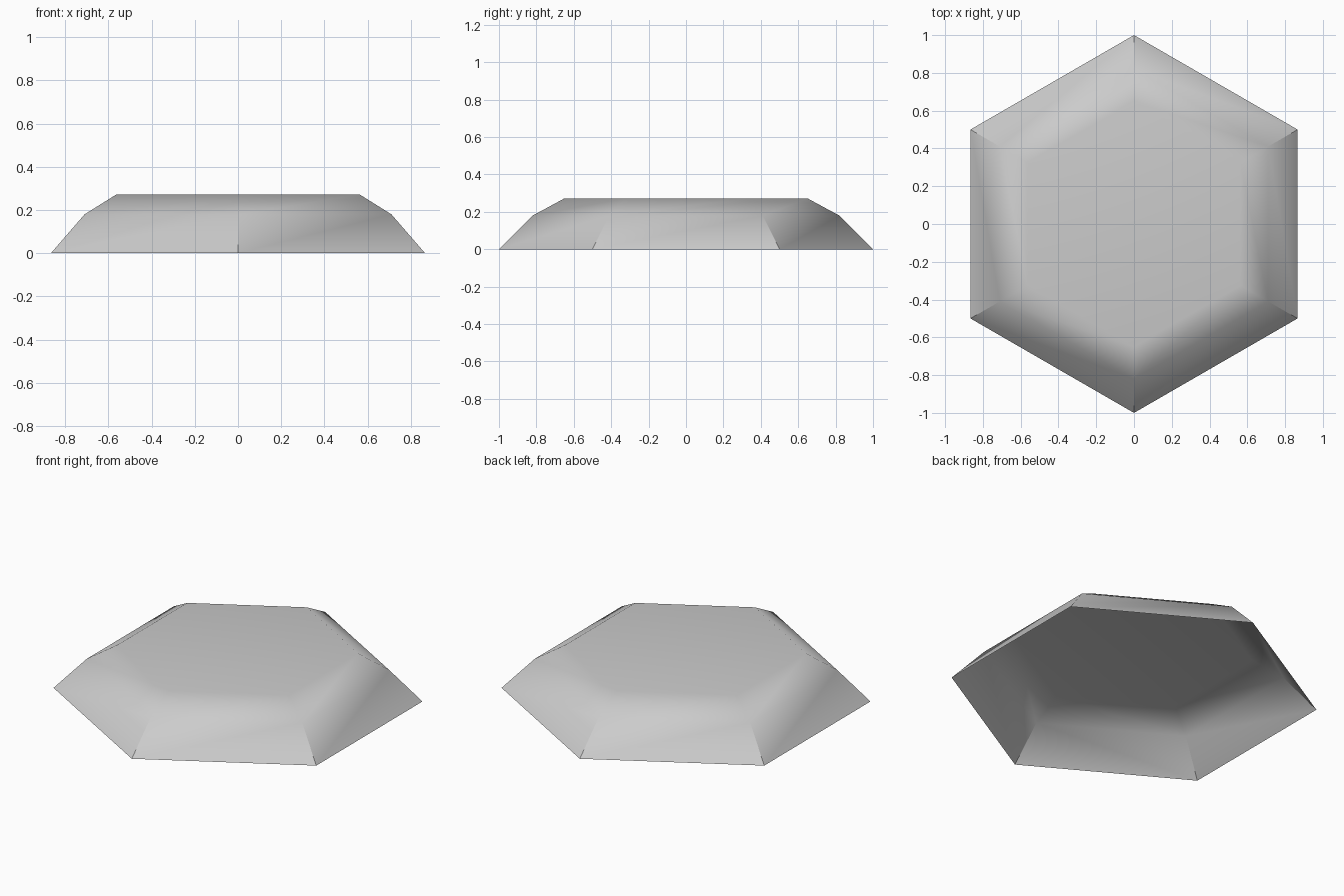
import bpy, bmesh
from math import radians, sin, cos, pi

if "Cube" in bpy.data.objects:
    bpy.data.objects.remove(bpy.data.objects["Cube"], do_unlink=True)

# Plain grey material
grey = bpy.data.materials.new("light_grey")
grey.use_nodes = True
colour = (0.6, 0.6, 0.6, 1)
grey.diffuse_color = colour
grey.node_tree.nodes["Principled BSDF"].inputs["Base Color"].default_value = colour

# Open-bottomed hexagonal shell: rim, shoulder, plateau as (radius, height)
profile = [(1.0, 0.0), (0.82, 0.18), (0.65, 0.272)]
SIDES = 6
bm = bmesh.new()
rings = []
for radius, height in profile:
    angles = [pi / 2 + 2 * pi * i / SIDES for i in range(SIDES)]
    rings.append([bm.verts.new((radius * cos(a), radius * sin(a), height)) for a in angles])

# Sloping walls
for low, high in zip(rings, rings[1:]):
    for i in range(SIDES):
        j = (i + 1) % SIDES
        bm.faces.new((low[i], low[j], high[j], high[i]))

# Flat plateau
bm.faces.new(rings[-1])

mesh = bpy.data.meshes.new("hexagonal_cap")
bm.to_mesh(mesh)
bm.free()
cap = bpy.data.objects.new("hexagonal_cap", mesh)
bpy.context.collection.objects.link(cap)
mesh.materials.append(grey)

# Smooth shoulders, crisp lower corners
bpy.context.view_layer.objects.active = cap
cap.select_set(True)
bpy.ops.object.shade_smooth_by_angle(angle=radians(38))
weighted = cap.modifiers.new("weighted_normals", 'WEIGHTED_NORMAL')
weighted.keep_sharp = True
